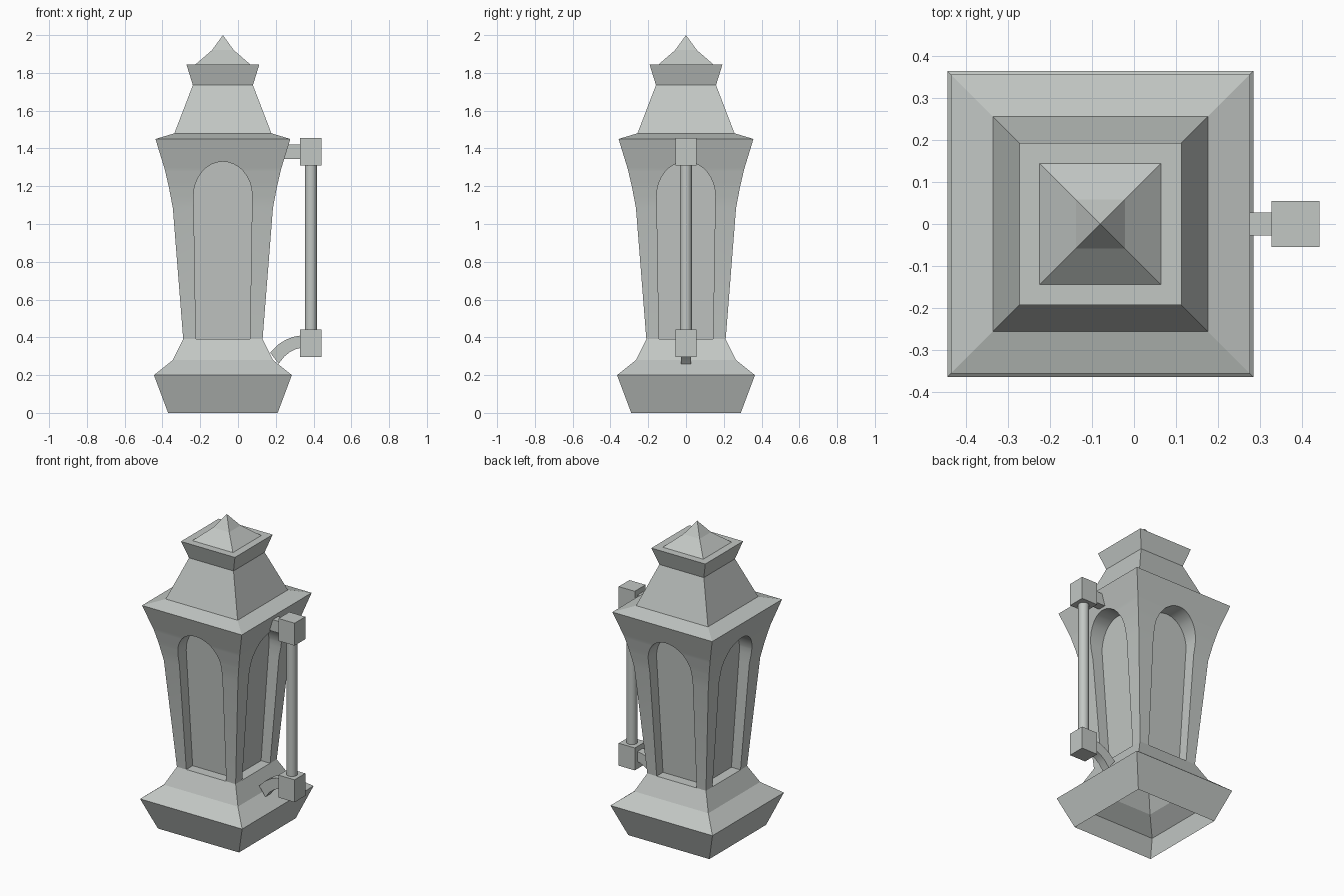
import bpy, bmesh, math
from mathutils import Matrix, Vector

cube = bpy.data.objects.get("Cube")
if cube:
    bpy.data.objects.remove(cube)

mat = bpy.data.materials.new("pale grey stone")
mat.use_nodes = True
colour = (0.54, 0.57, 0.55, 1)
mat.diffuse_color = colour
mat.node_tree.nodes["Principled BSDF"].inputs["Base Color"].default_value = colour

CX = -0.08  # axis of the lantern body


def finish(name, bm, location=(0, 0, 0), smooth=False):
    mesh = bpy.data.meshes.new(name)
    bm.to_mesh(mesh)
    bm.free()
    mesh.materials.append(mat)
    obj = bpy.data.objects.new(name, mesh)
    obj.location = location
    bpy.context.collection.objects.link(obj)
    if smooth:
        bpy.ops.object.select_all(action='DESELECT')
        obj.select_set(True)
        bpy.context.view_layer.objects.active = obj
        bpy.ops.object.shade_smooth_by_angle(angle=math.radians(25))
    return obj


def face(bm, *points):
    """Add a face from (across, outward, up) points, skipping repeats."""
    unique = []
    for u, d, z in points:
        p = Vector((u, -d, z))
        if all((p - q).length > 1e-5 for q in unique):
            unique.append(p)
    if len(unique) > 2:
        bm.faces.new([bm.verts.new(p) for p in unique])


def four_sides(name, build, smooth=False):
    """Build one side and repeat it around the vertical axis."""
    bm = bmesh.new()
    build(bm)
    side = bm.faces[:] + bm.edges[:] + bm.verts[:]
    for k in range(1, 4):
        copy = bmesh.ops.duplicate(bm, geom=side)
        verts = [g for g in copy["geom"] if isinstance(g, bmesh.types.BMVert)]
        bmesh.ops.rotate(bm, verts=verts, matrix=Matrix.Rotation(k * math.pi / 2, 3, 'Z'))
    bmesh.ops.remove_doubles(bm, verts=bm.verts[:], dist=1e-5)
    return finish(name, bm, (CX, 0, 0), smooth)


def square_profile(name, rows):
    def build(bm):
        for (h0, z0), (h1, z1) in zip(rows, rows[1:]):
            face(bm, (-h0, h0, z0), (h0, h0, z0), (h1, h1, z1), (-h1, h1, z1))
    return four_sides(name, build)


# Flared foot, open underneath, and the stepped roof with its finial
square_profile("base", [(0.29, 0), (0.365, 0.2), (0.265, 0.28), (0.21, 0.39)])
square_profile("roof", [(0.357, 1.45), (0.257, 1.48), (0.159, 1.735), (0.193, 1.845), (0.145, 1.845)])
square_profile("finial", [(0.145, 1.845), (0.058, 1.92), (0, 2.0)])

# Tapered body with a recessed arched window on each side
WALL = [(0.21, 0.39), (0.265, 1.085), (0.286, 1.195), (0.308, 1.29), (0.357, 1.45)]
SILL, SPRING, CROWN = 0.39, 1.15, 1.33


def wall(z):
    for (h0, z0), (h1, z1) in zip(WALL, WALL[1:]):
        if z <= z1 + 1e-6:
            return h0 + (h1 - h0) * (z - z0) / (z1 - z0)
    return WALL[-1][0]


def opening(z):
    if z <= SPRING:
        return 0.143 + 0.012 * (z - SILL) / (SPRING - SILL)
    return 0.155 * math.sqrt(max(0, 1 - ((z - SPRING) / (CROWN - SPRING)) ** 2))


def panel(z):
    return 0.145 + 0.06 * (z - SILL) / (CROWN - SILL)


def body_side(bm):
    steps = 8
    arch = [SPRING + (CROWN - SPRING) * math.sin(i * math.pi / 2 / steps) for i in range(steps)]
    levels = sorted(arch + [CROWN] + [z for _, z in WALL])
    for z0, z1 in zip(levels, levels[1:]):
        h0, h1 = wall(z0), wall(z1)
        if z0 >= CROWN:
            face(bm, (-h0, h0, z0), (h0, h0, z0), (h1, h1, z1), (-h1, h1, z1))
            continue
        w0, w1, p0, p1 = opening(z0), opening(z1), panel(z0), panel(z1)
        # wall strips, jambs and back panel
        face(bm, (-h0, h0, z0), (-w0, h0, z0), (-w1, h1, z1), (-h1, h1, z1))
        face(bm, (w0, h0, z0), (h0, h0, z0), (h1, h1, z1), (w1, h1, z1))
        face(bm, (-w0, h0, z0), (-w0, p0, z0), (-w1, p1, z1), (-w1, h1, z1))
        face(bm, (w0, p0, z0), (w0, h0, z0), (w1, h1, z1), (w1, p1, z1))
        face(bm, (-w0, p0, z0), (w0, p0, z0), (w1, p1, z1), (-w1, p1, z1))
    w, h, p = opening(SILL), wall(SILL), panel(SILL)
    face(bm, (-w, h, SILL), (w, h, SILL), (w, p, SILL), (-w, p, SILL))


four_sides("body", body_side, smooth=True)


# Side handle
def box(name, x0, x1, half_y, z0, z1):
    bm = bmesh.new()
    bmesh.ops.create_cube(bm, size=1)
    bmesh.ops.scale(bm, verts=bm.verts[:], vec=(x1 - x0, 2 * half_y, z1 - z0))
    return finish(name, bm, ((x0 + x1) / 2, 0, (z0 + z1) / 2))


box("upper_handle_block", 0.328, 0.443, 0.055, 1.31, 1.455)
box("lower_handle_block", 0.328, 0.443, 0.055, 0.297, 0.442)
box("upper_handle_arm", 0.2, 0.33, 0.027, 1.345, 1.42)

bm = bmesh.new()
bmesh.ops.create_cone(bm, cap_ends=True, segments=16, radius1=0.032, radius2=0.032, depth=0.87)
finish("handle_rod", bm, (0.386, 0, 0.876), smooth=True)

# Curved lower arm: a side outline given thickness
upper = [(0.335, 0.41), (0.29, 0.402), (0.25, 0.386), (0.21, 0.36), (0.17, 0.32)]
lower = [(0.335, 0.345), (0.305, 0.337), (0.275, 0.322), (0.245, 0.298), (0.215, 0.26)]
bm = bmesh.new()
rings = []
for (ux, uz), (lx, lz) in zip(upper, lower):
    corners = [(ux, -0.027, uz), (ux, 0.027, uz), (lx, 0.027, lz), (lx, -0.027, lz)]
    rings.append([bm.verts.new(c) for c in corners])
for a, b in zip(rings, rings[1:]):
    for i in range(4):
        j = (i + 1) % 4
        bm.faces.new((a[i], a[j], b[j], b[i]))
bm.faces.new(rings[0])
bm.faces.new(rings[-1])
bmesh.ops.recalc_face_normals(bm, faces=bm.faces[:])
finish("lower_handle_arm", bm, smooth=True)
